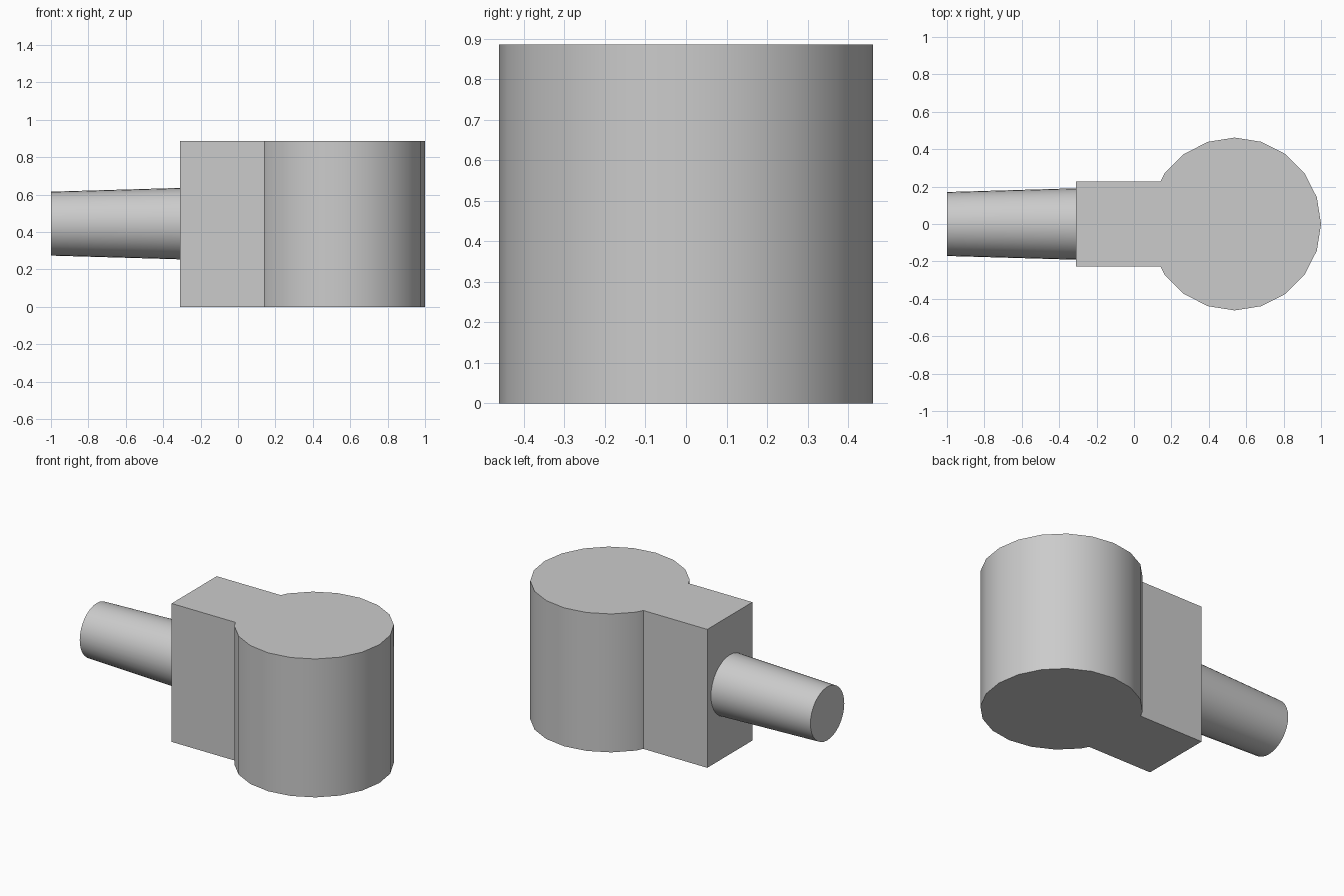
import bpy, bmesh
from math import sin, cos, radians
from mathutils import Matrix, Vector

cube = bpy.data.objects.get("Cube")
if cube:
    bpy.data.objects.remove(cube, do_unlink=True)

grey = bpy.data.materials.new("plain grey")
grey.use_nodes = True
colour = (0.6, 0.6, 0.6, 1)
grey.diffuse_color = colour
grey.node_tree.nodes["Principled BSDF"].inputs["Base Color"].default_value = colour

HEIGHT = 0.885
RADIUS = 0.462
CENTRE_X = 1 - RADIUS
BLOCK_X = -0.31
BLOCK_Y = 0.228
SIDES = 20


def finish(name, bm):
    bmesh.ops.recalc_face_normals(bm, faces=bm.faces)
    mesh = bpy.data.meshes.new(name)
    bm.to_mesh(mesh)
    bm.free()
    mesh.materials.append(grey)
    obj = bpy.data.objects.new(name, mesh)
    bpy.context.collection.objects.link(obj)
    bpy.ops.object.select_all(action='DESELECT')
    obj.select_set(True)
    bpy.context.view_layer.objects.active = obj
    bpy.ops.object.shade_smooth_by_angle(angle=radians(30))


# Head: round drum and square block share one extruded keyhole outline
step = 360 / SIDES
rim = [Vector((CENTRE_X + RADIUS * cos(radians(i * step)),
               RADIUS * sin(radians(i * step)))) for i in range(-8, 9)]
inner = Vector((CENTRE_X + RADIUS * cos(radians(9 * step)), RADIUS * sin(radians(9 * step))))
t = (rim[-1].y - BLOCK_Y) / (rim[-1].y - inner.y)
join_x = rim[-1].lerp(inner, t).x
outline = [(BLOCK_X, -BLOCK_Y), (join_x, -BLOCK_Y), *rim,
           (join_x, BLOCK_Y), (BLOCK_X, BLOCK_Y)]

bm = bmesh.new()
base = bm.faces.new([bm.verts.new((p[0], p[1], 0)) for p in outline])
top = bmesh.ops.extrude_face_region(bm, geom=[base], use_keep_orig=True)
bmesh.ops.translate(bm, vec=(0, 0, HEIGHT),
                    verts=[g for g in top["geom"] if isinstance(g, bmesh.types.BMVert)])
finish("drum_and_block", bm)

# Shaft: tapered rod, narrow at the free end
length = BLOCK_X + 1
place = Matrix.Translation((-1 + length / 2, 0, HEIGHT / 2 + 0.002)) @ Matrix.Rotation(radians(90), 4, 'Y')
bm = bmesh.new()
bmesh.ops.create_cone(bm, cap_ends=True, segments=32, radius1=0.171, radius2=0.191,
                      depth=length, matrix=place)
finish("tapered_shaft", bm)
